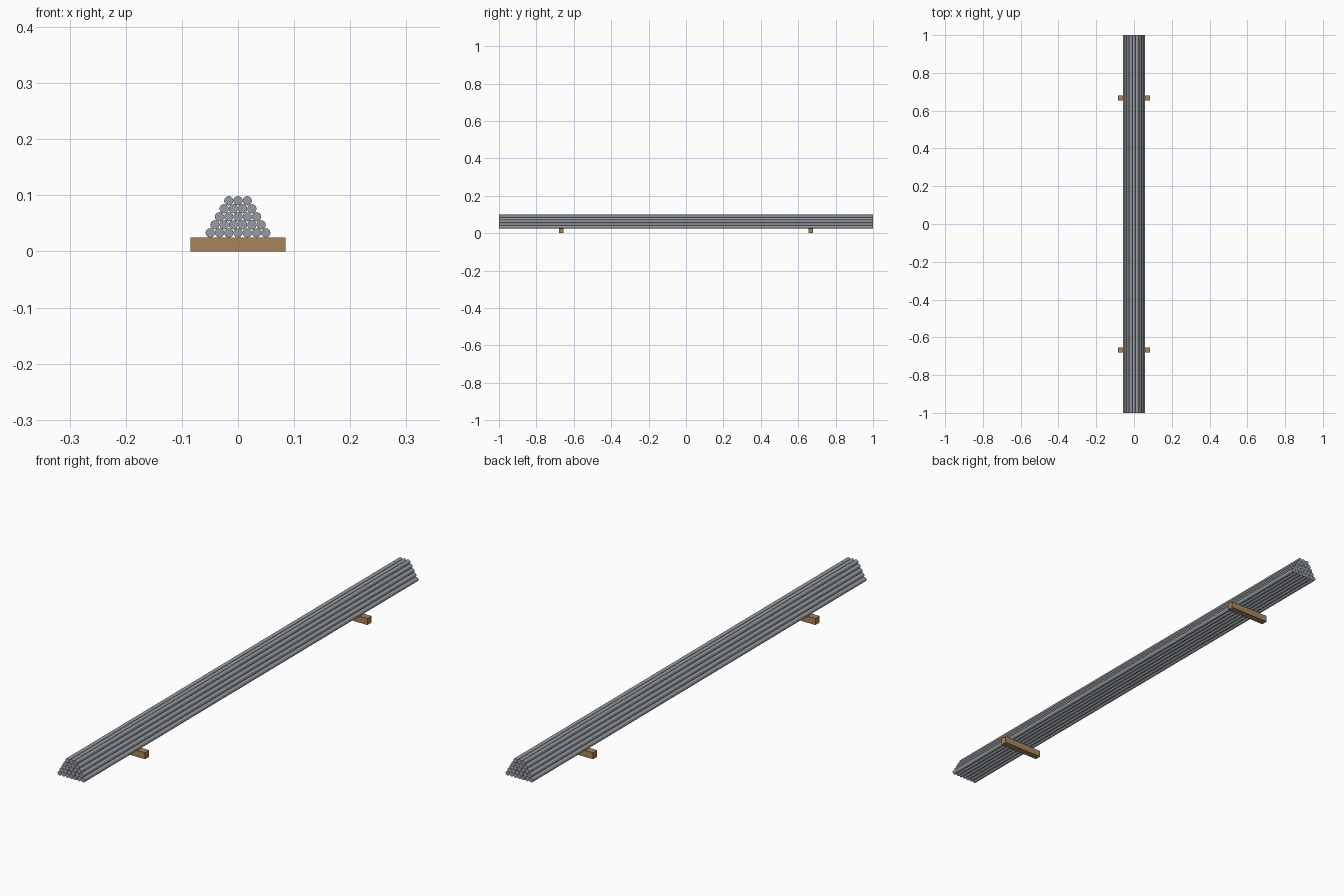
import bpy
import math

cube = bpy.data.objects.get("Cube")
if cube:
    bpy.data.objects.remove(cube, do_unlink=True)


def make_material(name, rgb):
    mat = bpy.data.materials.new(name)
    mat.use_nodes = True
    color = (*rgb, 1.0)
    mat.diffuse_color = color
    mat.node_tree.nodes["Principled BSDF"].inputs["Base Color"].default_value = color
    return mat


steel = make_material("grey steel", (0.31, 0.33, 0.36))
wood = make_material("brown wood", (0.39, 0.23, 0.105))

LENGTH = 2.0
PITCH = 0.0165                       # rod spacing, rods touch each other
RADIUS = PITCH / 2
ROW_RISE = PITCH * math.sin(math.radians(60))
BEAM_WIDTH, BEAM_SIZE = 0.17, 0.025
BEAM_Y = 0.667

# Timber bearers under the stack
for name, side in (("front_bearer", -1), ("back_bearer", 1)):
    bpy.ops.mesh.primitive_cube_add(size=1, location=(0, side * BEAM_Y, BEAM_SIZE / 2))
    bearer = bpy.context.object
    bearer.name = name
    bearer.scale = (BEAM_WIDTH, BEAM_SIZE, BEAM_SIZE)
    bpy.ops.object.transform_apply(location=False, rotation=False, scale=True)
    bearer.data.materials.append(wood)

# One rod mesh, shared by the whole stack
bpy.ops.mesh.primitive_cylinder_add(vertices=16, radius=RADIUS, depth=LENGTH,
                                    rotation=(math.pi / 2, 0, 0))
first_rod = bpy.context.object
bpy.ops.object.transform_apply(location=False, rotation=True, scale=False)
bpy.ops.object.shade_smooth_by_angle(angle=math.radians(40))
first_rod.data.name = "rod"
first_rod.data.materials.append(steel)

# Nested rows, each one rod narrower than the row below
rod = first_rod
for row, count in enumerate(range(7, 2, -1)):
    for i in range(count):
        if row or i:
            rod = first_rod.copy()
            bpy.context.collection.objects.link(rod)
        rod.name = f"rod_row_{row + 1}_{i + 1}"
        rod.location = ((i - (count - 1) / 2) * PITCH, 0,
                        BEAM_SIZE + RADIUS + row * ROW_RISE)
